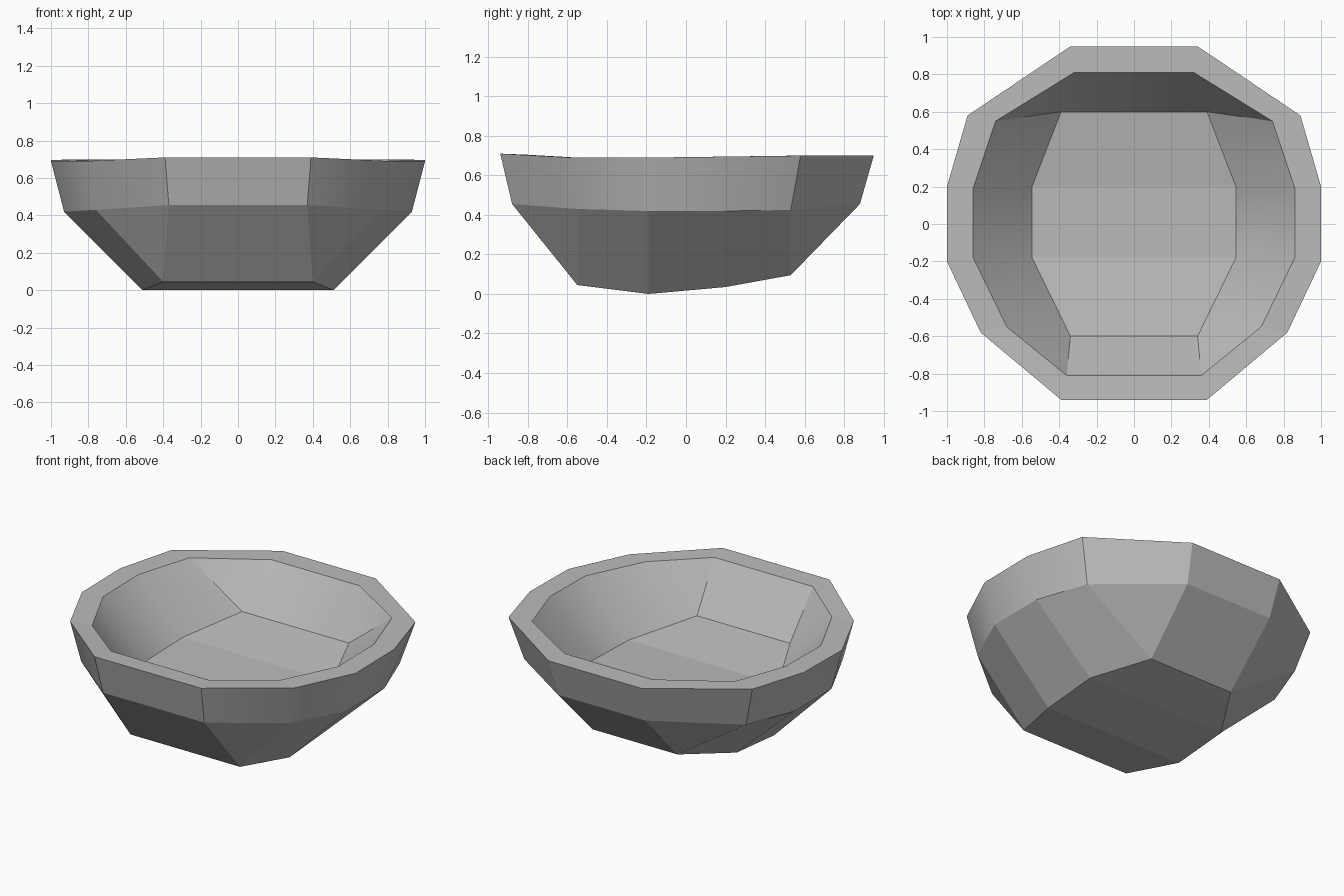
import bpy
import bmesh
import math

cube = bpy.data.objects.get("Cube")
if cube:
    bpy.data.objects.remove(cube, do_unlink=True)


def make_material(name, colour):
    material = bpy.data.materials.new(name)
    material.use_nodes = True
    material.diffuse_color = colour
    shader = material.node_tree.nodes["Principled BSDF"]
    shader.inputs["Base Color"].default_value = colour
    shader.inputs["Roughness"].default_value = 0.8
    return material


def add_ring(bm, half):
    """Closed ring from its +x half, listed back to front, and the mirrored half."""
    mirrored = [(-x, y, z) for x, y, z in reversed(half)]
    return [bm.verts.new(point) for point in half + mirrored]


def bridge(bm, ring, other, pairing=None, smooth=False):
    """Join two rings; a pairing that repeats a vertex gives a corner triangle."""
    count = len(ring)
    pairing = pairing or list(range(count))
    for i in range(count):
        j = (i + 1) % count
        corners = [ring[i], ring[j], other[pairing[j]], other[pairing[i]]]
        face = bm.faces.new(list(dict.fromkeys(corners)))
        face.smooth = smooth


def cap(bm, ring):
    """Fill an eight-sided ring with cross strips, running back to front."""
    last = len(ring) - 1
    for i in range(len(ring) // 2 - 1):
        bm.faces.new([ring[i], ring[i + 1], ring[last - i - 1], ring[last - i]])


# Twelve-sided rings narrow to eight sides at the base and the floor
NARROW = [0, 0, 1, 2, 3, 3, 4, 4, 5, 6, 7, 7]

bm = bmesh.new()
outer_rim = add_ring(bm, [(.34, .95, .70), (.89, .58, .70), (1, .2, .695),
                          (1, -.2, .69), (.82, -.58, .69), (.39, -.94, .71)])
inner_rim = add_ring(bm, [(.32, .81, .70), (.74, .55, .70), (.86, .19, .695),
                          (.86, -.18, .69), (.68, -.55, .69), (.36, -.81, .705)])
waist = add_ring(bm, [(.32, .88, .455), (.81, .53, .425), (.93, .2, .42),
                      (.93, -.19, .42), (.76, -.55, .43), (.37, -.88, .455)])
base = add_ring(bm, [(.31, .53, .095), (.51, .2, .035),
                     (.51, -.19, 0), (.40, -.55, .045)])
floor = add_ring(bm, [(.39, .60, .42), (.545, .2, .36),
                      (.545, -.18, .35), (.34, -.60, .405)])

bridge(bm, outer_rim, inner_rim)
bridge(bm, outer_rim, waist, smooth=True)
bridge(bm, waist, base, NARROW)
bridge(bm, inner_rim, floor, NARROW, smooth=True)
cap(bm, base)
cap(bm, floor)
bmesh.ops.recalc_face_normals(bm, faces=bm.faces)

# Keep the strong corners crisp and blend the gentle ones
for edge in bm.edges:
    edge.smooth = edge.calc_face_angle(0) < math.radians(30)

mesh = bpy.data.meshes.new("bowl")
bm.to_mesh(mesh)
bm.free()
mesh.materials.append(make_material("stone grey", (.5, .5, .5, 1)))
bowl = bpy.data.objects.new("bowl", mesh)
bpy.context.collection.objects.link(bowl)
